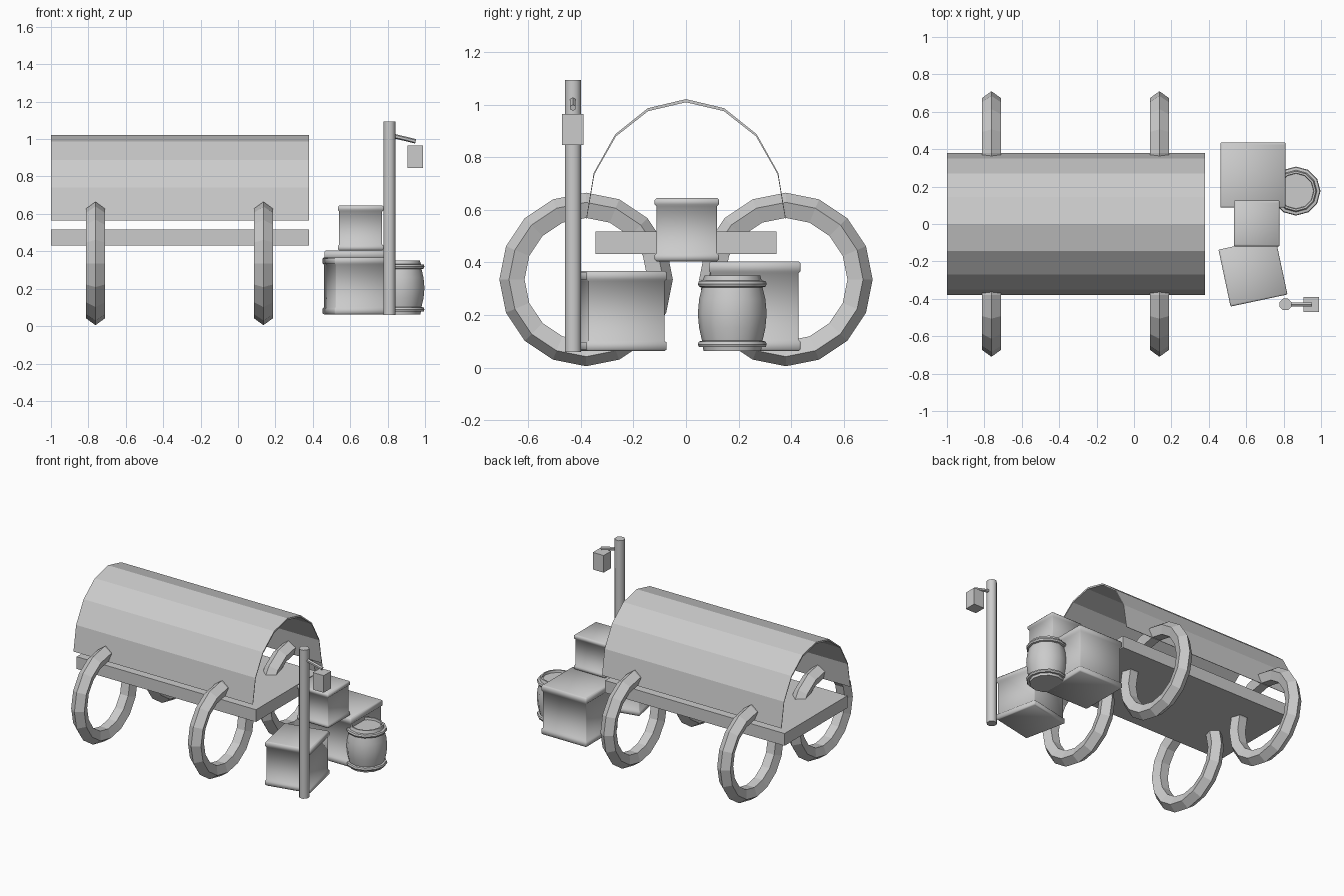
import bpy, bmesh, math
from mathutils import Vector, Matrix

if "Cube" in bpy.data.objects:
    bpy.data.objects.remove(bpy.data.objects["Cube"])

mat = bpy.data.materials.new("plain grey")
mat.diffuse_color = (0.6, 0.6, 0.6, 1)
mat.use_nodes = True
mat.node_tree.nodes["Principled BSDF"].inputs["Base Color"].default_value = mat.diffuse_color


def add(name, bm, smooth=None):
    """Turn a bmesh into a named object, optionally smooth shaded."""
    bmesh.ops.recalc_face_normals(bm, faces=bm.faces)
    me = bpy.data.meshes.new(name)
    bm.to_mesh(me)
    bm.free()
    me.materials.append(mat)
    ob = bpy.data.objects.new(name, me)
    bpy.context.collection.objects.link(ob)
    if smooth:
        bpy.ops.object.select_all(action='DESELECT')
        ob.select_set(True)
        bpy.context.view_layer.objects.active = ob
        bpy.ops.object.shade_smooth_by_angle(angle=math.radians(smooth))
    return ob


def skin(bm, rings, closed=False, caps=True):
    """Join equal rings of points with quads."""
    rows = [[bm.verts.new(p) for p in r] for r in rings]
    n = len(rows[0])
    pairs = list(zip(rows, rows[1:])) + ([(rows[-1], rows[0])] if closed else [])
    for a, b in pairs:
        for i in range(n):
            j = (i + 1) % n
            bm.faces.new((a[i], a[j], b[j], b[i]))
    if caps and not closed:
        bm.faces.new(rows[0])
        bm.faces.new(rows[-1])


def box(name, x0, x1, y0, y1, z0, z1):
    bm = bmesh.new()
    skin(bm, [[(x0, y0, z), (x1, y0, z), (x1, y1, z), (x0, y1, z)] for z in (z0, z1)])
    return add(name, bm)


def rod(name, a, b, r, sides, smooth=None):
    a, b = Vector(a), Vector(b)
    bm = bmesh.new()
    q = (b - a).to_track_quat('Z', 'Y').to_matrix()
    ring = [q @ Vector((r * math.cos(t), r * math.sin(t), 0))
            for t in (2 * math.pi * (i + 0.5) / sides for i in range(sides))]
    skin(bm, [[p + v for v in ring] for p in (a, b)])
    return add(name, bm, smooth)


def wheel(name, x, y, z=0.335, R=0.277, r=0.053):
    """Low-poly ring lying in the y-z plane."""
    bm = bmesh.new()
    rings = []
    for i in range(16):
        t = 2 * math.pi * i / 16
        ring = []
        for k in range(5):
            u = 2 * math.pi * k / 5
            d = R + r * math.cos(u)
            ring.append((x + r * math.sin(u), y + d * math.cos(t), z + d * math.sin(t)))
        rings.append(ring)
    skin(bm, rings, closed=True)
    add(name, bm)


def crate(name, x, y, z, side, height, angle=0):
    """Box with a slightly wider band around the top and the bottom."""
    h, b, c = side / 2, 0.13 * height, 0.007
    half = [(h - c, 0), (h, c), (h, b - c), (h - c, b)]
    prof = half + [(w, height - q) for w, q in reversed(half)]
    m = Matrix.Translation((x, y, z)) @ Matrix.Rotation(math.radians(angle), 4, 'Z')
    bm = bmesh.new()
    rings = []
    for w, q in prof:
        k = w - 0.004
        rings.append([m @ Vector((px, py, q)) for px, py in
                      ((w, -k), (w, k), (k, w), (-k, w), (-w, k), (-w, -k), (-k, -w), (k, -w))])
    skin(bm, rings)
    add(name, bm, 50)


# wagon bed
box("wagon_bed", -1.0, 0.38, -0.345, 0.345, 0.432, 0.517)

# arched canopy, thickest at the crown
bm = bmesh.new()
arc = [math.pi * i / 8 for i in range(9)]
sect = [(0.38 * math.cos(t), 0.566 + 0.455 * math.sin(t)) for t in arc]
sect += [(0.377 * math.cos(t), 0.566 + 0.443 * math.sin(t)) for t in reversed(arc)]
skin(bm, [[(x, y, z) for y, z in sect] for x in (-1.0, 0.38)])
add("canopy", bm)

# wheels
for xn, x in (("rear", -0.762), ("front", 0.136)):
    for yn, y in (("right", -0.38), ("left", 0.38)):
        wheel(f"{xn}_{yn}_wheel", x, y)

# crates
crate("large_crate", 0.636, 0.261, 0.062, 0.348, 0.342)
crate("turned_crate", 0.636, -0.257, 0.062, 0.311, 0.306, 12)
crate("top_crate", 0.656, 0.003, 0.404, 0.244, 0.241)

# barrel with hoops and a sunken lid
bm = bmesh.new()
prof = [(0.109, 0.062), (0.112, 0.078), (0.127, 0.078), (0.131, 0.088), (0.127, 0.099),
        (0.115, 0.102), (0.126, 0.15), (0.131, 0.205), (0.126, 0.26), (0.115, 0.305),
        (0.127, 0.308), (0.131, 0.318), (0.127, 0.329), (0.112, 0.331), (0.106, 0.351),
        (0.096, 0.351), (0.094, 0.335)]
skin(bm, [[(0.866 + r * math.cos(a), 0.176 + r * math.sin(a), z)
           for a in (math.pi * i / 6 for i in range(12))] for r, z in prof])
add("barrel", bm, 40)

# lantern post, arm and lantern
rod("lantern_post", (0.81, -0.43, 0.06), (0.81, -0.43, 1.093), 0.0335, 8, 50)
rod("lantern_arm", (0.81, -0.43, 1.022), (0.95, -0.43, 0.988), 0.012, 6)
box("lantern", 0.906, 0.989, -0.471, -0.389, 0.846, 0.965)
